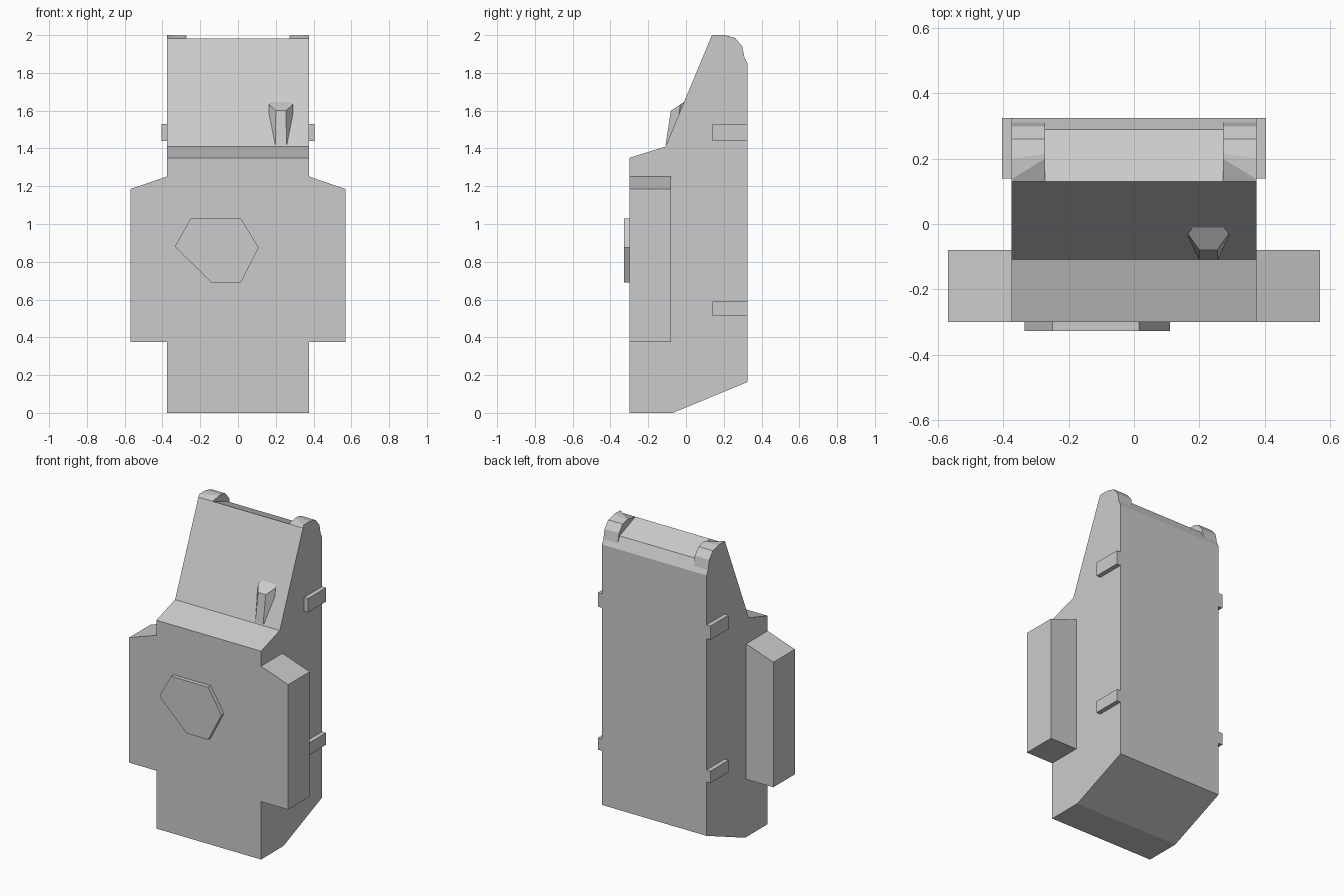
import bpy, bmesh

if "Cube" in bpy.data.objects:
    bpy.data.objects.remove(bpy.data.objects["Cube"])


def loft(name, ring_a, ring_b):
    """Closed solid between two matching rings of 3D points."""
    bm = bmesh.new()
    a = [bm.verts.new(p) for p in ring_a]
    b = [bm.verts.new(p) for p in ring_b]
    n = len(a)
    caps = [bm.faces.new(a), bm.faces.new(b[::-1])]
    for i in range(n):
        j = (i + 1) % n
        bm.faces.new((a[i], b[i], b[j], a[j]))
    bmesh.ops.triangulate(bm, faces=caps)
    bmesh.ops.recalc_face_normals(bm, faces=bm.faces)
    mesh = bpy.data.meshes.new(name)
    bm.to_mesh(mesh)
    bm.free()
    obj = bpy.data.objects.new(name, mesh)
    bpy.context.collection.objects.link(obj)
    return obj


def side_prism(name, yz, x0, x1):
    return loft(name, [(x0, y, z) for y, z in yz], [(x1, y, z) for y, z in yz])


def front_prism(name, xz, y0, y1):
    return loft(name, [(x, y0, z) for x, z in xz], [(x, y1, z) for x, z in xz])


# Main casing with sloped base, front ledge and tilted upper panel
W = 0.375
side_prism("body", [(-0.30, 0), (-0.07, 0), (0.325, 0.163), (0.325, 1.85),
                    (0.29, 1.92), (0.13, 1.983), (-0.108, 1.41), (-0.30, 1.35)], -W, W)

# Rounded top corners, bevelled on the inner front
outer = [(0.13, 1.983), (0.137, 2.0), (0.20, 2.0), (0.26, 1.985),
         (0.298, 1.94), (0.31, 1.88), (0.29, 1.92)]
inner = [outer[0], (0.20, 1.995)] + [(0.215, 1.997)] + outer[3:]

for s, side in ((-1, "left"), (1, "right")):
    loft(side + "_top_corner", [(s * W, y, z) for y, z in outer],
         [(s * 0.272, y, z) for y, z in inner])

    # Side block, flush with the front
    front_prism(side + "_side_block", [(s * W, 0.375), (s * 0.57, 0.375),
                (s * 0.57, 1.185), (s * W, 1.252)], -0.30, -0.08)

    # Rear clips
    for label, z0, z1 in (("lower", 0.513, 0.59), ("upper", 1.44, 1.53)):
        side_prism(f"{side}_{label}_clip", [(0.14, z0), (0.325, z0), (0.325, z1), (0.14, z1)],
                   s * W, s * 0.404)

# Raised six-sided plate on the front
front_prism("front_plate", [(-0.335, 0.88), (-0.25, 1.03), (0.015, 1.03),
            (0.11, 0.875), (0.015, 0.69), (-0.14, 0.69)], -0.327, -0.30)

# Short six-sided stub on the tilted panel
top = [(0.165, -0.03), (0.18, -0.01), (0.275, -0.01),
       (0.29, -0.03), (0.255, -0.08), (0.20, -0.08)]
loft("stub", [(x, y, 1.60 + (y + 0.08) * 0.66) for x, y in top],
     [(0.228 + (x - 0.228) * 1.03, y - 0.028, 1.42) for x, y in top])
